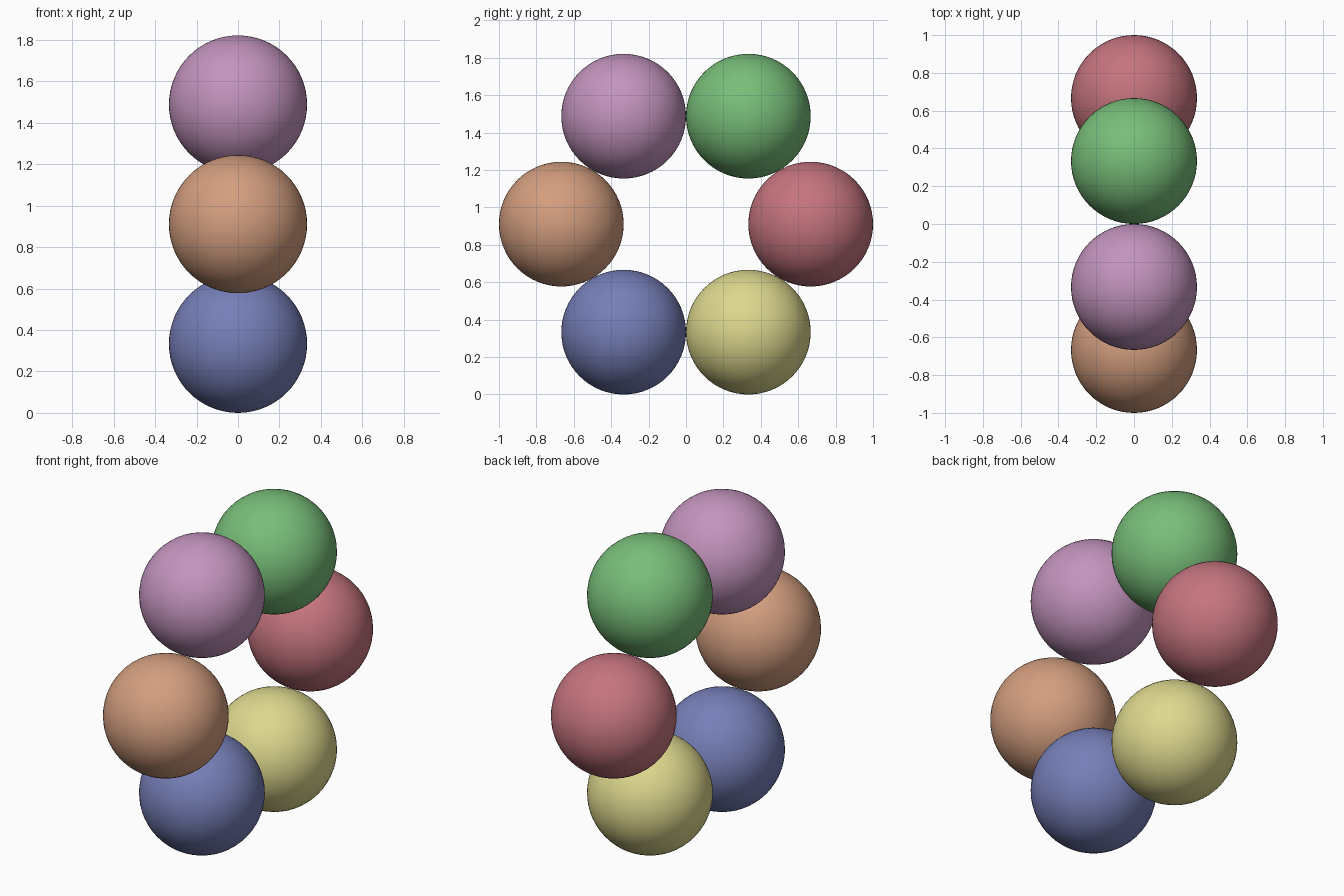
import bpy
from math import radians, cos, sin

cube = bpy.data.objects.get("Cube")
if cube:
    bpy.data.objects.remove(cube, do_unlink=True)

RADIUS = 1 / 3                 # neighbouring balls just touch
RING = 2 * RADIUS
CENTRE_Z = RADIUS + RING * sin(radians(60))


def material(name, rgb):
    mat = bpy.data.materials.new(name)
    mat.use_nodes = True
    color = (*rgb, 1)
    mat.diffuse_color = color
    bsdf = next(n for n in mat.node_tree.nodes if n.type == "BSDF_PRINCIPLED")
    bsdf.inputs["Base Color"].default_value = color
    bsdf.inputs["Roughness"].default_value = 0.6
    return mat


def ball(name, angle, mat):
    bpy.ops.mesh.primitive_uv_sphere_add(
        segments=64, ring_count=32, radius=RADIUS,
        location=(0, RING * cos(angle), CENTRE_Z + RING * sin(angle)))
    obj = bpy.context.object
    obj.name = name
    obj.data.materials.append(mat)
    bpy.ops.object.shade_smooth()


# Upright ring of six balls, counted from the back over the top
colors = {
    "red": (0.56, 0.175, 0.21),
    "green": (0.187, 0.515, 0.19),
    "purple": (0.55, 0.295, 0.515),
    "orange": (0.65, 0.34, 0.21),
    "blue": (0.18, 0.212, 0.48),
    "yellow": (0.73, 0.687, 0.27),
}
for i, (name, rgb) in enumerate(colors.items()):
    ball(name + "_ball", radians(60 * i), material(name, rgb))
